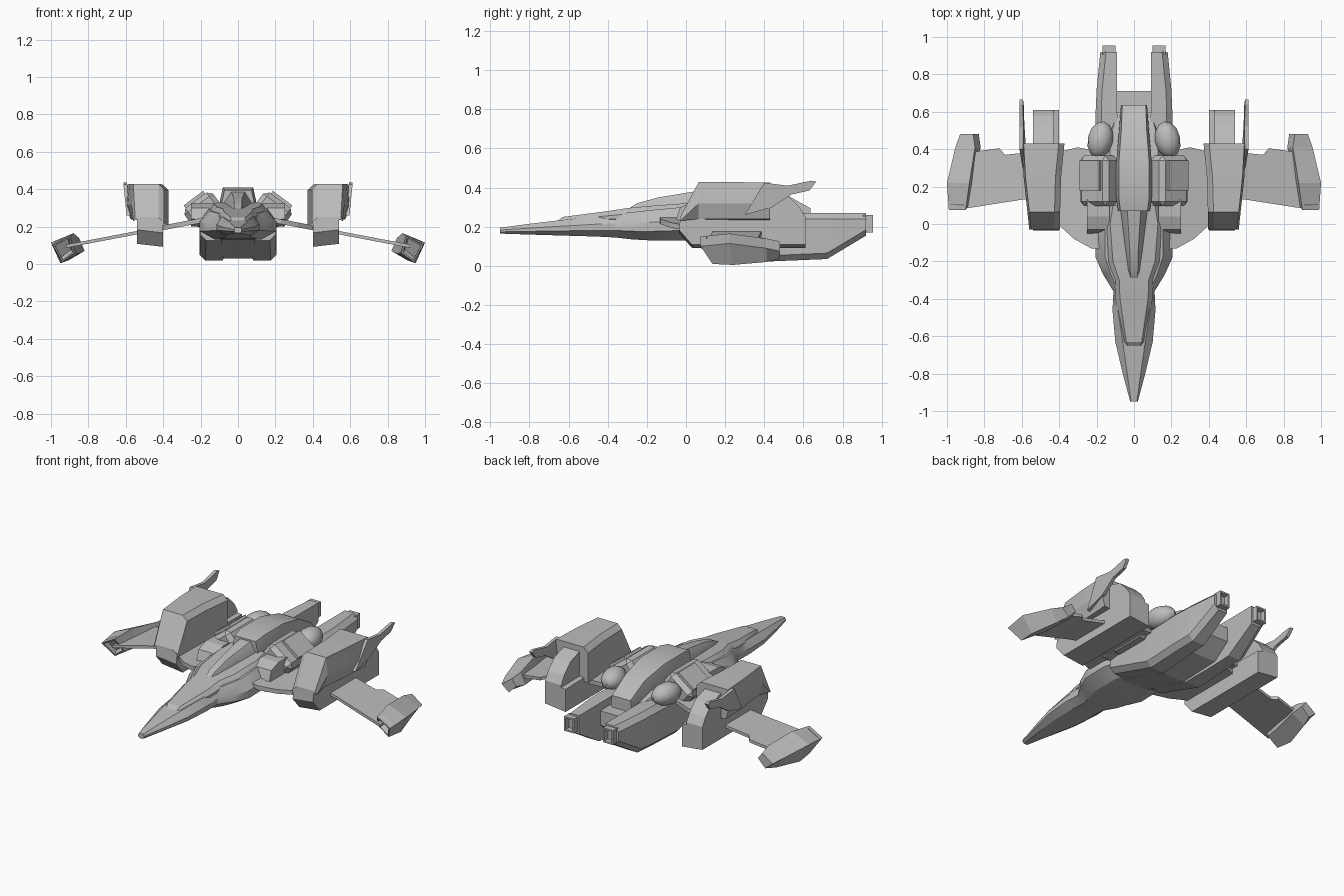
import bpy
import bmesh
import math
from mathutils import Matrix, Vector

default_cube = bpy.data.objects.get("Cube")
if default_cube:
    bpy.data.objects.remove(default_cube)

grey = bpy.data.materials.new("hull grey")
grey.use_nodes = True
grey.diffuse_color = (.5, .5, .5, 1)
shader = grey.node_tree.nodes["Principled BSDF"]
shader.inputs["Base Color"].default_value = grey.diffuse_color


def finish(name, bm, mirror=True, smooth_angle=None, hollow=None):
    """Make an object; hollow sinks the face that looks along that direction."""
    bmesh.ops.recalc_face_normals(bm, faces=bm.faces)
    if hollow:
        face = max(bm.faces, key=lambda f: f.normal.dot(hollow))
        bmesh.ops.inset_region(bm, faces=[face], thickness=.014)
        bmesh.ops.inset_region(bm, faces=[face], thickness=.002, depth=-.03)
    mesh = bpy.data.meshes.new(name)
    bm.to_mesh(mesh)
    bm.free()
    mesh.materials.append(grey)
    obj = bpy.data.objects.new(name, mesh)
    bpy.context.collection.objects.link(obj)
    if mirror:
        obj.modifiers.new("mirror", 'MIRROR')
    if smooth_angle:
        bpy.ops.object.select_all(action='DESELECT')
        obj.select_set(True)
        bpy.context.view_layer.objects.active = obj
        bpy.ops.object.shade_smooth_by_angle(angle=math.radians(smooth_angle))


def loft(name, rings, **options):
    """Bridge closed rings of points and cap both ends."""
    bm = bmesh.new()
    loops = [[bm.verts.new(point) for point in ring] for ring in rings]
    for near, far in zip(loops, loops[1:]):
        for i in range(len(near)):
            bm.faces.new((near[i - 1], near[i], far[i], far[i - 1]))
    bm.faces.new(loops[0])
    bm.faces.new(loops[-1])
    finish(name, bm, **options)


def box(name, centre, size, tilt=0, chamfer=0, **options):
    """Cube leaning outward by tilt, with optional cut edges."""
    bm = bmesh.new()
    turn = Matrix.Rotation(tilt, 4, 'Y')
    place = Matrix.Translation(centre) @ turn @ Matrix.Diagonal((*size, 1))
    bmesh.ops.create_cube(bm, size=1, matrix=place)
    if chamfer:
        bmesh.ops.bevel(bm, geom=bm.edges[:], offset=chamfer, segments=1, affect='EDGES')
    finish(name, bm, **options)


def slab(name, inner, outer, profile, flare=0, roll=0, **options):
    """Side profile of (y, z) given a width; flare spreads it with height."""
    sides = []
    for x, lift in ((inner, -roll), (outer, roll)):
        sides.append([(x + flare * z, y, z + lift) for y, z in profile])
    loft(name, sides, **options)


def plate(name, outline, thickness):
    """Drooping wing plate from an (x, y) outline."""
    def layer(offset):
        return [(x, y, .27 - .19 * x + offset) for x, y in outline]
    loft(name, [layer(-thickness / 2), layer(thickness / 2)])


def station(y, half, low, high, crown=.75):
    """Eight-sided symmetrical hull section."""
    rise = high - low
    side = [(half * .6, low), (half, low + rise * .3), (half, low + rise * .6), (half * crown, high)]
    return [(x, y, z) for x, z in side] + [(-x, y, z) for x, z in reversed(side)]


def engine_section(y, low, high, inner, outer, cut=.03):
    """Box section with its outer corners cut."""
    return [(inner, y, low), (outer - cut, y, low), (outer, y, low + cut),
            (outer, y, high - cut), (outer - cut, y, high), (inner, y, high)]


def pod_section(y, high, inner, outer, low=.21, cut=.03):
    """Upright section with a cut inner top corner and bulging outer side."""
    return [(inner, y, low), (outer - cut / 2, y, low + cut), (outer + cut / 3, y, (low + high) / 2),
            (outer, y, high), (inner + cut, y, high), (inner, y, high - cut)]


def tip_section(y, inner, outer, high, low, rake=0, drop=.05):
    """Rolled box section whose lower side may be raked back."""
    return [(inner, y, high), (outer, y, high - drop),
            (outer - drop, y + rake, low), (inner - drop * .6, y + rake, low + drop)]


FRONT, BACK = Vector((0, -1, 0)), Vector((0, 1, 0))

# Fuselage, raised nose deck, canopy ridge and spine
loft("fuselage", [
    station(y=-.95, half=.02, low=.165, high=.195),
    station(y=-.8, half=.06, low=.16, high=.215, crown=.6),
    station(y=-.63, half=.1, low=.155, high=.235, crown=.6),
    station(y=-.46, half=.115, low=.15, high=.255),
    station(y=-.36, half=.11, low=.145, high=.265),
    station(y=-.27, half=.165, low=.135, high=.275),
    station(y=-.18, half=.205, low=.13, high=.285),
    station(y=-.02, half=.205, low=.13, high=.3),
    station(y=.06, half=.18, low=.13, high=.31),
    station(y=.45, half=.17, low=.12, high=.3),
    station(y=.6, half=.12, low=.12, high=.25),
], mirror=False, smooth_angle=30)
loft("nose_deck", [
    station(y=-.655, half=.045, low=.2, high=.23),
    station(y=-.63, half=.055, low=.2, high=.25),
    station(y=-.4, half=.1, low=.22, high=.28),
    station(y=-.3, half=.105, low=.22, high=.295),
    station(y=-.2, half=.15, low=.22, high=.305),
    station(y=0, half=.17, low=.22, high=.32),
    station(y=.1, half=.15, low=.22, high=.33),
], mirror=False, smooth_angle=30)
loft("canopy", [
    station(y=-.29, half=.022, low=.25, high=.295),
    station(y=-.25, half=.034, low=.25, high=.32, crown=.6),
    station(y=-.14, half=.045, low=.25, high=.35, crown=.5),
    station(y=.1, half=.075, low=.25, high=.39, crown=.5),
], mirror=False, smooth_angle=50)
loft("spine", [
    station(y=.07, half=.085, low=.25, high=.395, crown=.85),
    station(y=.14, half=.095, low=.25, high=.41, crown=.85),
    station(y=.33, half=.095, low=.25, high=.41, crown=.85),
    station(y=.5, half=.08, low=.22, high=.37, crown=.85),
    station(y=.635, half=.07, low=.2, high=.295, crown=.9),
], mirror=False, smooth_angle=30)

# Belly block between the engines
slab("belly_block", inner=-.09, outer=.09, mirror=False,
     profile=[(0, .13), (.34, .03), (.6, .05), (.71, .13), (.71, .22), (0, .24)])

# Main engines tapering to hollow nozzles
loft("main_engines", [
    engine_section(y=.03, low=.125, high=.23, inner=.06, outer=.2),
    engine_section(y=.36, low=.02, high=.26, inner=.08, outer=.205),
    engine_section(y=.6, low=.03, high=.27, inner=.09, outer=.205),
    engine_section(y=.72, low=.035, high=.27, inner=.09, outer=.2),
    engine_section(y=.92, low=.155, high=.27, inner=.09, outer=.18)])
box("engine_nozzles", centre=(.134, .93, .215), size=(.068, .05, .09), hollow=BACK)

# Leaning shoulder boxes with raised covers
box("shoulder_boxes", centre=(.188, .23, .29), size=(.19, .27, .125), tilt=.64, chamfer=.025)
box("shoulder_covers", centre=(.23, .26, .34), size=(.13, .16, .03), tilt=.64)

# Rounded domes behind the shoulders
bm = bmesh.new()
dome = Matrix.Translation((.18, .45, .3)) @ Matrix.Rotation(.2, 4, 'Z') @ Matrix.Diagonal((.068, .1, .065, 1))
bmesh.ops.create_uvsphere(bm, u_segments=12, v_segments=8, radius=1, matrix=dome)
finish("rear_domes", bm, smooth_angle=40)

# Faceted blocks in front of the shoulders
slab("shoulder_intakes", inner=.13, outer=.25,
     profile=[(-.05, .24), (-.03, .3), (.04, .325), (.13, .325), (.13, .21), (.04, .2)])

# Wings
plate("wing_roots", thickness=.026, outline=[
    (.1, -.14), (.23, -.13), (.32, -.08), (.42, .01), (.42, .38), (.3, .41), (.1, .37)])
plate("outer_wings", thickness=.018, outline=[
    (.5, .14), (.6, .13), (.92, .08), (.9, .38), (.83, .39), (.72, .405), (.69, .37), (.5, .39)])

# Wing side pods: lower block, tall upper body, rear tower and swept fin
slab("pod_lowers", inner=.4, outer=.54, roll=.008,
     profile=[(-.035, .175), (.03, .1), (.61, .1), (.61, .24), (0, .25), (-.03, .24)])
loft("pod_uppers", [
    pod_section(y=-.03, high=.25, inner=.395, outer=.55),
    pod_section(y=.065, high=.428, inner=.395, outer=.56),
    pod_section(y=.25, high=.428, inner=.39, outer=.58),
    pod_section(y=.43, high=.425, inner=.372, outer=.59)])
slab("pod_rear_towers", inner=.43, outer=.54,
     profile=[(.4, .2), (.61, .2), (.61, .25), (.58, .3), (.52, .36), (.4, .4)])
slab("pod_fins", inner=.55, outer=.57, flare=.1,
     profile=[(.3, .26), (.4, .425), (.52, .41), (.64, .435), (.665, .43), (.63, .385), (.54, .365), (.44, .3)])

# Wing tip pods with hollow fronts
loft("wing_tip_pods", [
    tip_section(y=.075, inner=.9, outer=.99, high=.15, low=.01, rake=.06),
    tip_section(y=.22, inner=.88, outer=1, high=.165, low=.005, rake=.02),
    tip_section(y=.41, inner=.85, outer=.955, high=.14, low=.02),
    tip_section(y=.48, inner=.86, outer=.93, high=.125, low=.035),
], hollow=FRONT)
